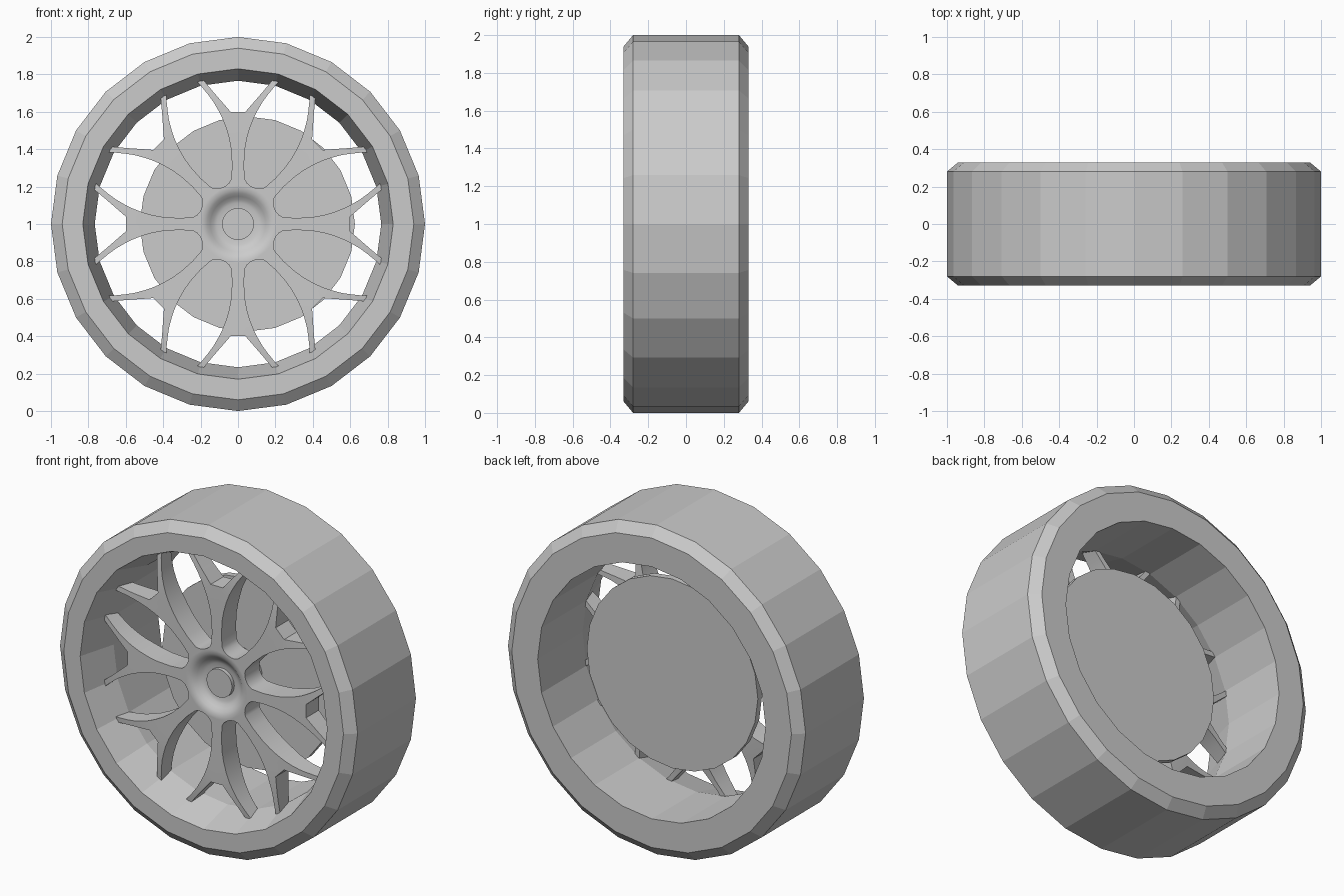
import bpy, bmesh, math
from mathutils import Matrix, Vector

cube = bpy.data.objects.get("Cube")
if cube:
    bpy.data.objects.remove(cube, do_unlink=True)

grey = bpy.data.materials.new("plain_grey")
grey.use_nodes = True
COLOUR = (0.6, 0.6, 0.6, 1)
grey.diffuse_color = COLOUR
for node in grey.node_tree.nodes:
    if node.type == "BSDF_PRINCIPLED":
        node.inputs["Base Color"].default_value = COLOUR


def finish(bm, name, smooth=None, location=(0, 0, 1)):
    """Turn a bmesh into a named object, optionally smoothed by angle."""
    bmesh.ops.remove_doubles(bm, verts=bm.verts, dist=0.0005)
    bmesh.ops.recalc_face_normals(bm, faces=bm.faces)
    mesh = bpy.data.meshes.new(name)
    bm.to_mesh(mesh)
    bm.free()
    mesh.materials.append(grey)
    obj = bpy.data.objects.new(name, mesh)
    obj.location = location
    bpy.context.collection.objects.link(obj)
    if smooth:
        bpy.ops.object.select_all(action="DESELECT")
        obj.select_set(True)
        bpy.context.view_layer.objects.active = obj
        bpy.ops.object.shade_smooth_by_angle(angle=math.radians(smooth))
    return obj


def lathe(name, profile, sides, closed=False, smooth=None, location=(0, 0, 1)):
    """Turn a profile of (radius, y) points around the y axis."""
    bm = bmesh.new()
    rings = []
    for i in range(sides):
        a = 2 * math.pi * i / sides
        rings.append([bm.verts.new((r * math.sin(a), y, r * math.cos(a)))
                      for r, y in profile])
    count = len(profile)
    for i in range(sides):
        here, there = rings[i], rings[(i + 1) % sides]
        for j in range(count if closed else count - 1):
            k = (j + 1) % count
            # points on the axis make triangles
            loop = [here[j], here[k], there[k], there[j]]
            if profile[j][0] == 0:
                loop.remove(there[j])
            if profile[k][0] == 0:
                loop.remove(there[k])
            bm.faces.new(loop)
    return finish(bm, name, smooth, location)


# Rim: chamfered faceted ring with a tapered mouth and straight bore
lathe("outer_rim", [(0.83, -0.33), (0.94, -0.33), (1, -0.28), (1, 0.28),
                    (0.94, 0.33), (0.766, 0.33), (0.766, -0.1)], 24,
      closed=True)

# Brake disc, set slightly off centre, and the axle carrying it
lathe("brake_disc", [(0, 0.02), (0.575, 0.02), (0.575, 0.06), (0, 0.06)], 24,
      location=(0.05, 0, 1))
lathe("axle", [(0, -0.04), (0.15, -0.04), (0.15, 0.03), (0, 0.03)], 32,
      smooth=35)

# Spokes: rows of (petal opening along, across) and (spoke side across, along)
ROWS = [((0.212, 0), (0, 0.2)), ((0.214, 0.018), (0, 0.208)),
        ((0.22, 0.038), (0, 0.218)), ((0.234, 0.057), (0, 0.235)),
        ((0.3, 0.09), (0, 0.3)), ((0.384, 0.119), (0, 0.4)),
        ((0.44, 0.131), (0, 0.46)), ((0.5, 0.138), (0, 0.53)),
        ((0.56, 0.139), (0, 0.6)), ((0.56, 0.139), (0.04, 0.6)),
        ((0.605, 0.135), (0.07, 0.635)), ((0.655, 0.128), (0.105, 0.675)),
        ((0.7, 0.117), (0.138, 0.713)), ((0.76, 0.099), (0.172, 0.755)),
        ((0.83, 0.074), (0.21, 0.8))]
# Hub dish: rings of (radius, y) from its rim to the raised centre cap
DISH = [(0.2, -0.205), (0.182, -0.202), (0.165, -0.194), (0.148, -0.18),
        (0.13, -0.166), (0.112, -0.159), (0.085, -0.157), (0.085, -0.18)]
HALF = math.pi / 8
STEPS = 3


def front_point(across, along):
    """Point on the spoke front, which falls back slightly at the rim."""
    r = math.hypot(across, along)
    return Vector((across, -0.205 + 0.3 * max(0, r - 0.55) ** 2, along))


def petal_edge(u, w):
    """Convert a petal-centred point to spoke coordinates."""
    return front_point(u * math.sin(HALF) - w * math.cos(HALF),
                       u * math.cos(HALF) + w * math.sin(HALF))


def dish_ring(r, y):
    """Arc of one dish ring, from the spoke centre to the petal centre."""
    return [Vector((r * math.sin(HALF * i / STEPS), y,
                    r * math.cos(HALF * i / STEPS)))
            for i in range(STEPS + 1)]


bm = bmesh.new()
for spoke in range(8):
    turn = Matrix.Rotation(spoke * 2 * HALF, 3, "Y")
    for side in (1, -1):
        place = turn @ Matrix.Diagonal((side, 1, 1))

        def face(points):
            """Add a placed face, reversed on the mirrored side."""
            verts = [bm.verts.new(place @ p) for p in points]
            bm.faces.new(verts[::side])

        # spoke half, from the hub out to the arm tip
        strip = [(petal_edge(*petal), front_point(*inner))
                 for petal, inner in ROWS]
        for (a, b), (c, d) in zip(strip, strip[1:]):
            face([a, b, d] if (a - c).length < 0.0005 else [a, b, d, c])
        # hub sector, from the spoke roots in to the cap
        rings = [dish_ring(*ring) for ring in DISH]
        face([strip[0][0]] + rings[0][::-1])
        for outer, inner in zip(rings, rings[1:]):
            for i in range(STEPS):
                face([outer[i], outer[i + 1], inner[i + 1], inner[i]])
        face([Vector((0, DISH[-1][1], 0))] + rings[-1])
bmesh.ops.remove_doubles(bm, verts=bm.verts, dist=0.0005)
bmesh.ops.recalc_face_normals(bm, faces=bm.faces)

# Give the wheel face depth, thinner towards the rim
depth = bmesh.ops.extrude_face_region(bm, geom=bm.faces[:],
                                      use_keep_orig=True)
for v in depth["geom"]:
    if isinstance(v, bmesh.types.BMVert):
        r = math.hypot(v.co.x, v.co.z)
        v.co.y += 0.14 - 0.17 * max(0, r - 0.5)
finish(bm, "spokes_and_hub", smooth=35)
